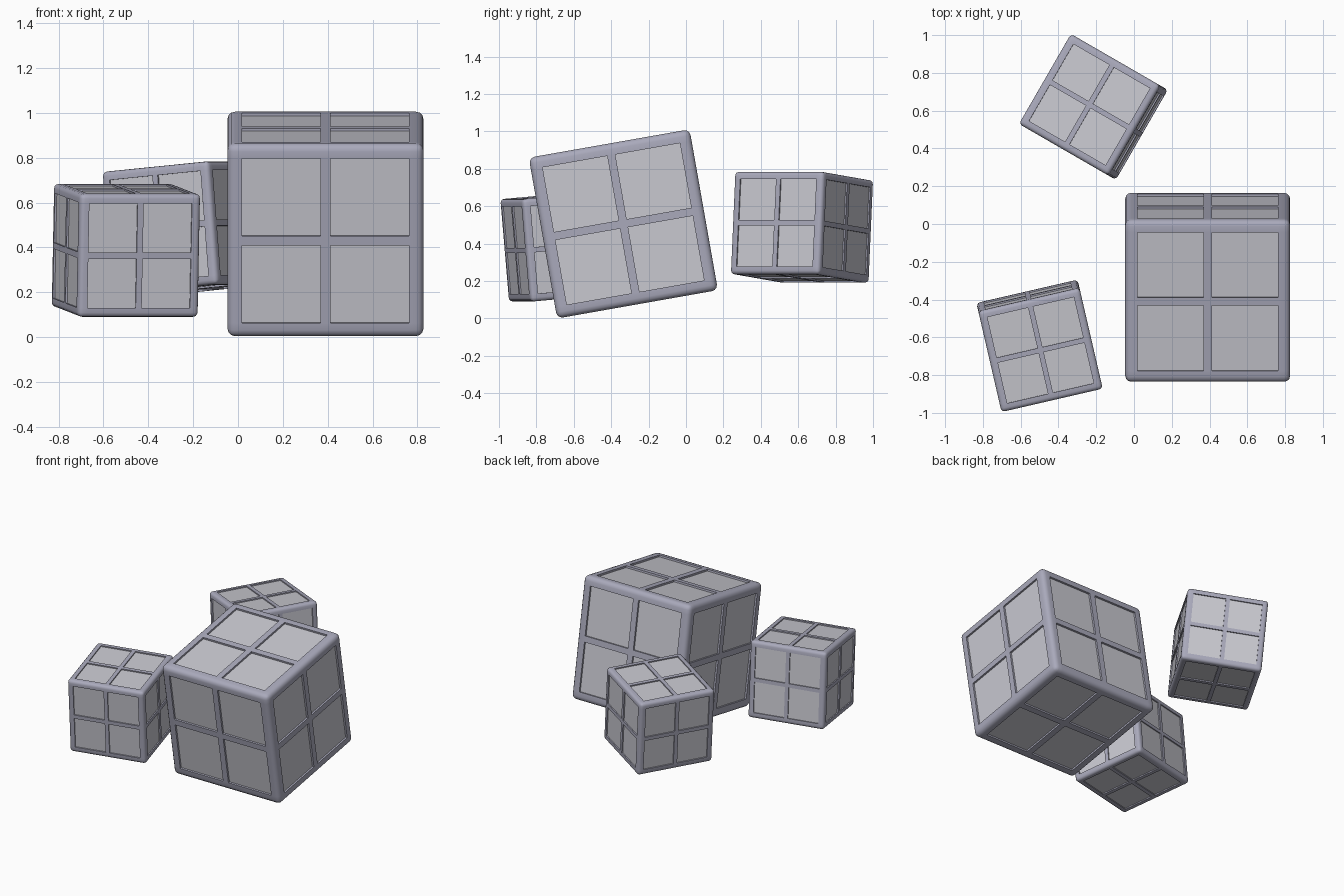
import bpy
import bmesh
from math import radians
from mathutils import Euler

default = bpy.data.objects.get("Cube")
if default:
    bpy.data.objects.remove(default, do_unlink=True)


def make_material(name, colour):
    mat = bpy.data.materials.new(name)
    mat.use_nodes = True
    mat.diffuse_color = colour
    shader = mat.node_tree.nodes["Principled BSDF"]
    shader.inputs["Base Color"].default_value = colour
    shader.inputs["Roughness"].default_value = 0.6
    return mat


frame_mat = make_material("lavender_grey_frame", (0.40, 0.40, 0.50, 1))
panel_mat = make_material("pale_grey_panel", (0.58, 0.58, 0.63, 1))

# Proportions of a cube with a side of 1
ROUND = 0.037
BORDER = 0.073
BAR = 0.05
DEPTH = 0.015


def is_panel(face):
    """True for the four window faces on each flat side."""
    normal, centre = face.normal, face.calc_center_median()
    axis = max(range(3), key=lambda i: abs(normal[i]))
    if abs(normal[axis]) < 0.999:
        return False
    return all(BAR / 2 < abs(centre[i]) < 0.5 - BORDER
               for i in range(3) if i != axis)


def window_cube(name, size, location, tilt):
    bm = bmesh.new()
    # Rounded block
    bmesh.ops.create_cube(bm, size=1)
    bmesh.ops.bevel(bm, geom=bm.edges[:], offset=ROUND, segments=3,
                    profile=0.5, affect='EDGES')
    # Cut the outlines of the frame and of the cross bars
    for axis in range(3):
        for cut in (0.5 - BORDER, BAR / 2):
            for side in (-1, 1):
                point, normal = [0, 0, 0], [0, 0, 0]
                point[axis], normal[axis] = cut * side, 1
                bmesh.ops.bisect_plane(
                    bm, geom=bm.verts[:] + bm.edges[:] + bm.faces[:],
                    plane_co=point, plane_no=normal)
    # Sink the panels
    bm.normal_update()
    panels = [f for f in bm.faces if is_panel(f)]
    sunk = bmesh.ops.extrude_discrete_faces(bm, faces=panels)["faces"]
    bm.normal_update()
    for face in sunk:
        face.material_index = 1
        bmesh.ops.translate(bm, verts=face.verts[:],
                            vec=face.normal * -DEPTH)
    bmesh.ops.scale(bm, vec=(size, size, size), verts=bm.verts[:])
    bmesh.ops.recalc_face_normals(bm, faces=bm.faces[:])

    mesh = bpy.data.meshes.new(name)
    bm.to_mesh(mesh)
    bm.free()
    mesh.materials.append(frame_mat)
    mesh.materials.append(panel_mat)
    obj = bpy.data.objects.new(name, mesh)
    bpy.context.collection.objects.link(obj)
    obj.location = location
    obj.rotation_euler = Euler([radians(a) for a in tilt], 'XYZ')
    bpy.ops.object.select_all(action='DESELECT')
    obj.select_set(True)
    bpy.context.view_layer.objects.active = obj
    bpy.ops.object.shade_smooth_by_angle(angle=radians(40))
    return obj


window_cube("large_cube", 0.873, (0.39, -0.335, 0.505), (10, 0, 0))
window_cube("front_small_cube", 0.55, (-0.50, -0.645, 0.387), (5, 0, 13))
window_cube("back_small_cube", 0.55, (-0.215, 0.62, 0.487), (0, -5, -30))
